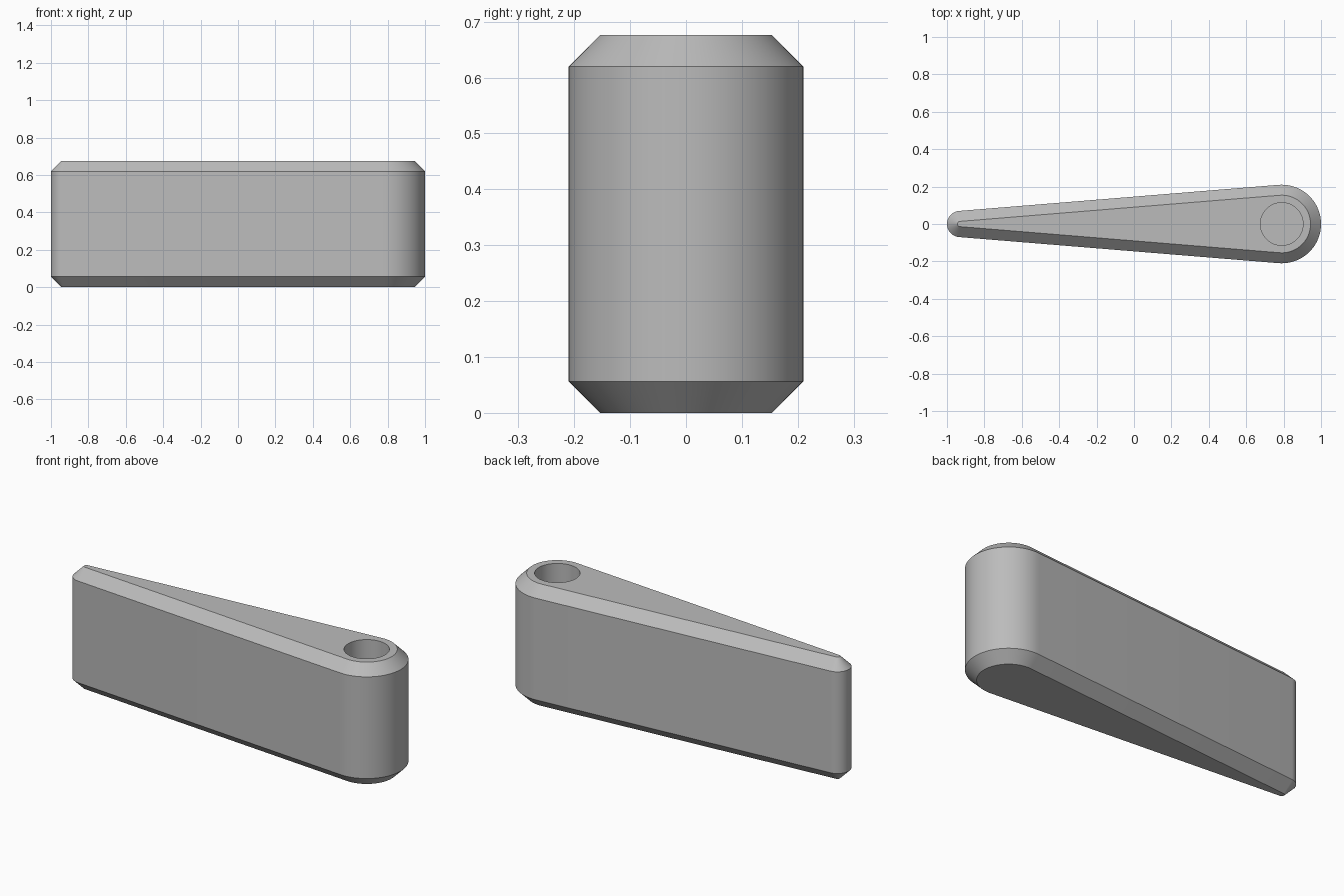
import bpy, bmesh, math

cube = bpy.data.objects.get("Cube")
if cube:
    bpy.data.objects.remove(cube, do_unlink=True)

HEIGHT, CHAMFER = 0.676, 0.056
BIG_X, BIG_R = 0.79, 0.21
TIP_X, TIP_R = -0.93, 0.07
HOLE_R, HOLE_FLOOR = 0.114, 0.11

grey = bpy.data.materials.new("plain grey")
grey.use_nodes = True
colour = (0.5, 0.5, 0.5, 1)
grey.diffuse_color = colour
grey.node_tree.nodes["Principled BSDF"].inputs["Base Color"].default_value = colour


def arc(cx, r, start, end, steps):
    angles = [start + (end - start) * i / steps for i in range(steps + 1)]
    return [(cx + r * math.cos(a), r * math.sin(a)) for a in angles]


def outline(inset):
    """Two round ends joined by their common tangents."""
    a = math.pi / 2 + math.asin((BIG_R - TIP_R) / (BIG_X - TIP_X))
    return (arc(BIG_X, BIG_R - inset, -a, a, 48)
            + arc(TIP_X, TIP_R - inset, a, 2 * math.pi - a, 24))


bm = bmesh.new()


def ring(points, z):
    return [bm.verts.new((x, y, z)) for x, y in points]


def bridge(lower, upper):
    for i in range(len(lower)):
        j = (i + 1) % len(lower)
        bm.faces.new((lower[i], lower[j], upper[j], upper[i]))


def loop_edges(verts):
    return [bm.edges.get((v, verts[i - 1])) for i, v in enumerate(verts)]


# Chamfered tapered body
rings = [ring(outline(inset), z) for inset, z in (
    (CHAMFER, 0), (0, CHAMFER), (0, HEIGHT - CHAMFER), (CHAMFER, HEIGHT))]
for low, high in zip(rings, rings[1:]):
    bridge(low, high)
bm.faces.new(rings[0][::-1])

# Blind round hole in the wide end
circle = arc(BIG_X, HOLE_R, 0, 2 * math.pi, 64)[:-1]
rim, floor = ring(circle, HEIGHT), ring(circle, HOLE_FLOOR)
bridge(rim, floor)
bm.faces.new(floor)

# Top face around the hole
bmesh.ops.triangle_fill(bm, use_beauty=True, normal=(0, 0, 1),
                        edges=loop_edges(rings[-1]) + loop_edges(rim))
bmesh.ops.recalc_face_normals(bm, faces=bm.faces[:])

mesh = bpy.data.meshes.new("tapered_lever")
bm.to_mesh(mesh)
bm.free()
mesh.materials.append(grey)
lever = bpy.data.objects.new("tapered_lever", mesh)
bpy.context.collection.objects.link(lever)
bpy.context.view_layer.objects.active = lever
lever.select_set(True)
bpy.ops.object.shade_smooth_by_angle(angle=math.radians(30))
